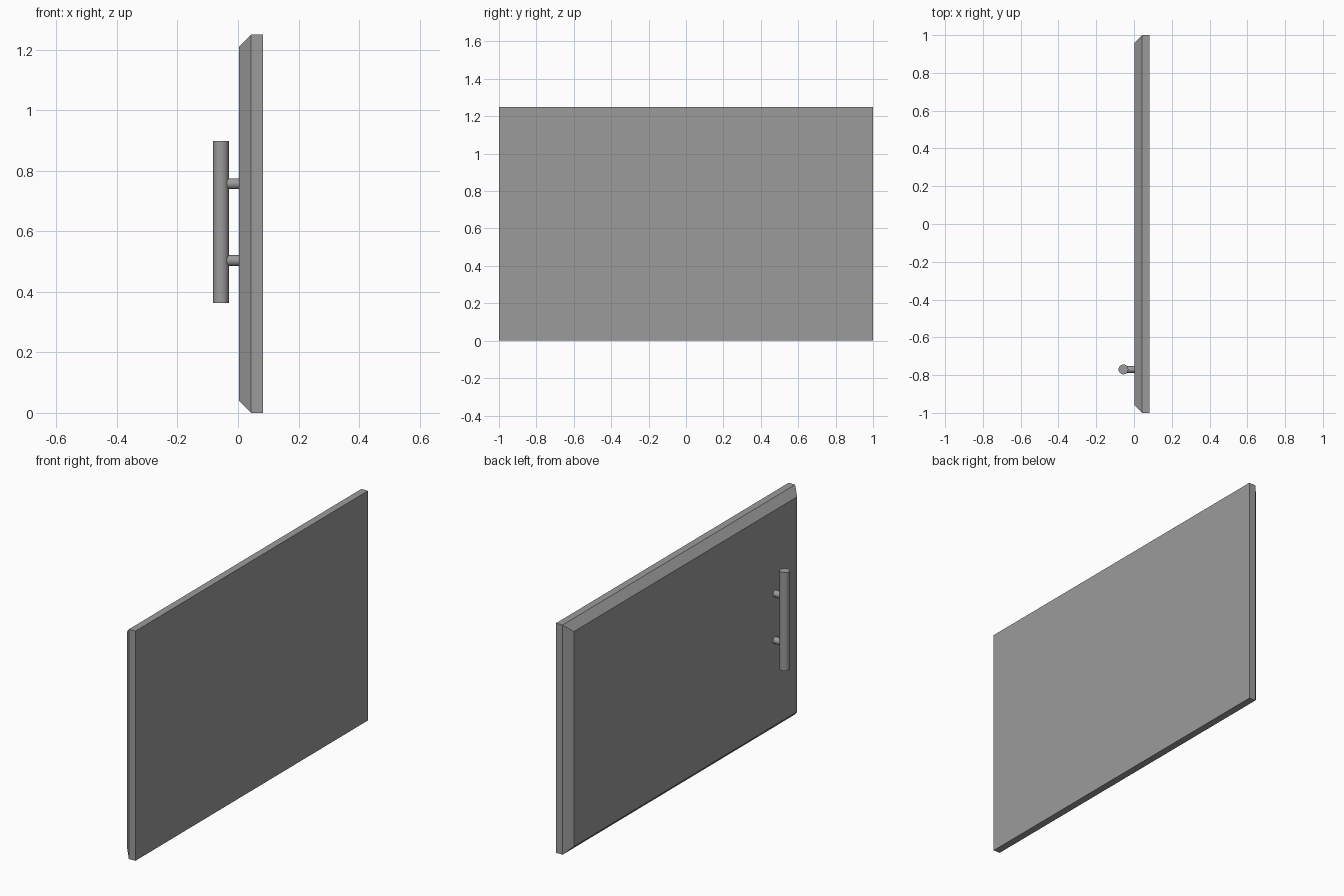
import bpy
import bmesh
from math import pi, radians
from mathutils import Matrix

cube = bpy.data.objects.get("Cube")
if cube:
    bpy.data.objects.remove(cube, do_unlink=True)

grey = bpy.data.materials.new("plain grey")
grey.use_nodes = True
colour = (0.33, 0.33, 0.33, 1)
grey.diffuse_color = colour
grey.node_tree.nodes["Principled BSDF"].inputs["Base Color"].default_value = colour

HEIGHT = 1.25
PANEL_FACE, PANEL_BACK = 0.003, 0.082
CHAMFER = 0.04
BAR_X, BAR_Y, BAR_Z = -0.056, -0.77, 0.63
BAR_RADIUS, BAR_LENGTH = 0.026, 0.535
POST_RADIUS, POST_SPREAD = 0.018, 0.127


def add_object(name, bm):
    mesh = bpy.data.meshes.new(name)
    bm.to_mesh(mesh)
    bm.free()
    mesh.materials.append(grey)
    obj = bpy.data.objects.new(name, mesh)
    bpy.context.collection.objects.link(obj)
    return obj


def add_rod(name, centre, radius, length, along_x=False):
    bm = bmesh.new()
    turn = Matrix.Rotation(pi / 2 if along_x else 0, 4, "Y")
    bmesh.ops.create_cone(bm, cap_ends=True, segments=24, radius1=radius,
                          radius2=radius, depth=length,
                          matrix=Matrix.Translation(centre) @ turn)
    obj = add_object(name, bm)
    bpy.ops.object.select_all(action="DESELECT")
    obj.select_set(True)
    bpy.context.view_layer.objects.active = obj
    bpy.ops.object.shade_smooth_by_angle(angle=radians(35))
    return obj


# Front panel with a chamfered rim around its handle side
bm = bmesh.new()
thickness = PANEL_BACK - PANEL_FACE
centre = ((PANEL_FACE + PANEL_BACK) / 2, 0, HEIGHT / 2)
bmesh.ops.create_cube(bm, size=1, matrix=Matrix.Translation(centre)
                      @ Matrix.Diagonal((thickness, 2, HEIGHT, 1)))
face_side = min(bm.faces, key=lambda f: f.calc_center_median().x)
bmesh.ops.bevel(bm, geom=list(face_side.edges), offset=CHAMFER,
                segments=1, affect="EDGES")
add_object("door_panel", bm)

# Upright bar handle on two posts
add_rod("handle_bar", (BAR_X, BAR_Y, BAR_Z), BAR_RADIUS, BAR_LENGTH)
post_length = PANEL_FACE - BAR_X + 0.005
for name, side in (("lower_handle_post", -1), ("upper_handle_post", 1)):
    add_rod(name, (BAR_X + post_length / 2, BAR_Y, BAR_Z + side * POST_SPREAD),
            POST_RADIUS, post_length, along_x=True)
